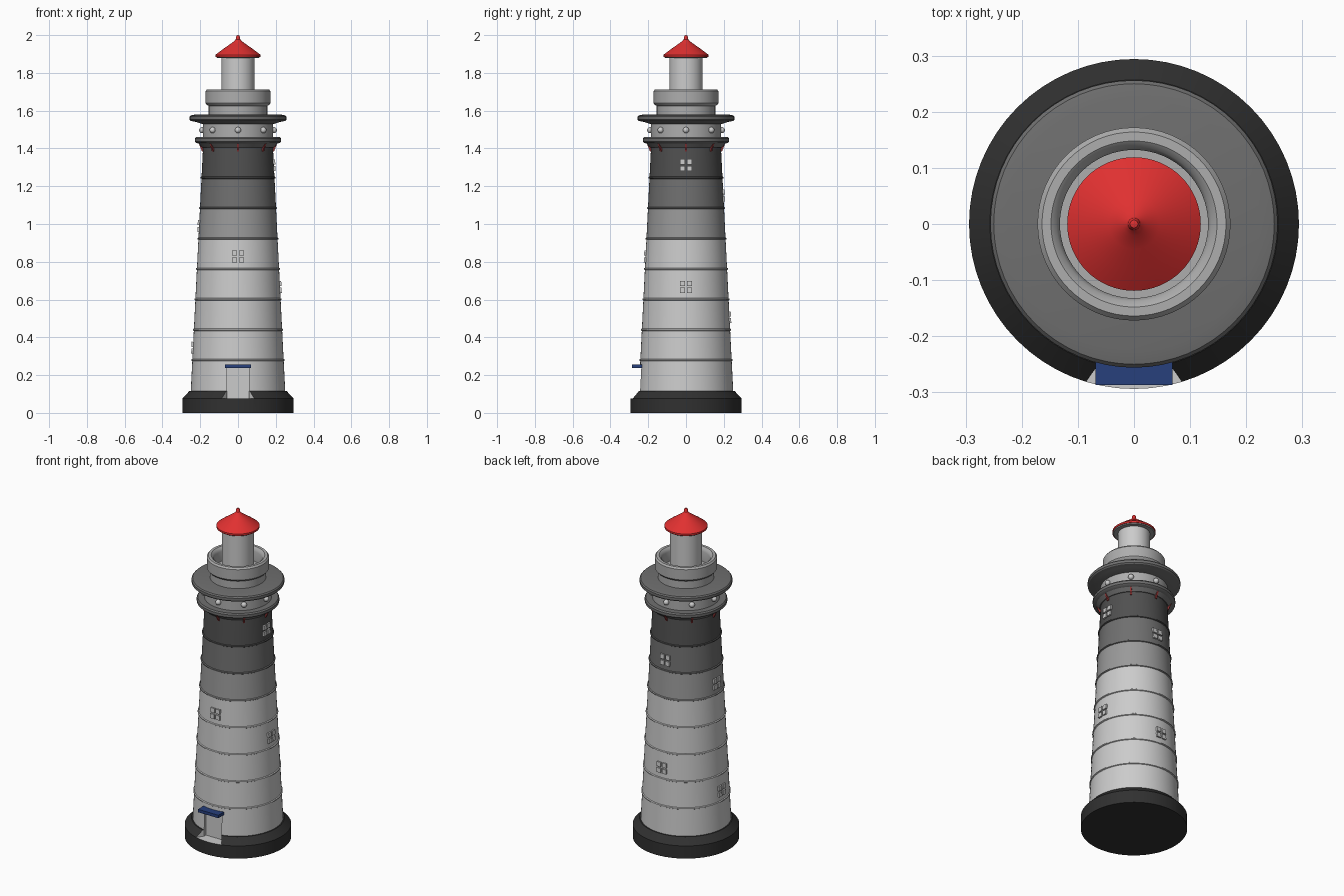
import bpy, bmesh, math
from mathutils import Matrix, Vector

if "Cube" in bpy.data.objects:
    bpy.data.objects.remove(bpy.data.objects["Cube"])

SEG = 64


def mat(name, *c):
    m = bpy.data.materials.new(name)
    m.diffuse_color = (*c, 1)
    m.use_nodes = True
    m.node_tree.nodes["Principled BSDF"].inputs["Base Color"].default_value = m.diffuse_color
    return m


LIGHT = mat("light_grey", .55, .55, .55)
PALE = mat("pale_grey", .42, .42, .42)
MID = mat("mid_grey", .32, .32, .32)
SHADE = mat("shade_grey", .16, .16, .16)
DARK = mat("dark_grey", .08, .08, .08)
BLACK = mat("near_black", .03, .03, .03)
RED = mat("red", .75, .03, .03)
RUST = mat("rust", .3, .04, .04)
BLUE = mat("blue", .02, .05, .2)


def finish(name, bm, material, smooth=True):
    bmesh.ops.recalc_face_normals(bm, faces=bm.faces[:])
    me = bpy.data.meshes.new(name)
    bm.to_mesh(me)
    bm.free()
    ob = bpy.data.objects.new(name, me)
    bpy.context.collection.objects.link(ob)
    me.materials.append(material)
    if smooth:
        smooth_by_angle(ob)
    return ob


def smooth_by_angle(ob):
    bpy.ops.object.select_all(action='DESELECT')
    ob.select_set(True)
    bpy.context.view_layer.objects.active = ob
    bpy.ops.object.shade_smooth_by_angle(angle=math.radians(30))


def lathe(name, profile, material):
    """Revolve (radius, z) points; the profile starts and ends on the axis."""
    bm = bmesh.new()
    rings = []
    for r, z in profile:
        n = SEG if r > 0 else 1
        rings.append([bm.verts.new((r * math.cos(2 * math.pi * i / SEG),
                                    r * math.sin(2 * math.pi * i / SEG), z)) for i in range(n)])
    for a, b in zip(rings, rings[1:]):
        for i in range(SEG):
            j = (i + 1) % SEG
            q = [a[i % len(a)], a[j % len(a)], b[j % len(b)], b[i % len(b)]]
            bm.faces.new(list(dict.fromkeys(q)))
    return finish(name, bm, material)


def box(bm, size, loc, rot=Matrix()):
    m = rot @ Matrix.Translation(loc) @ Matrix.Diagonal((*size, 1))
    bmesh.ops.create_cube(bm, size=1, matrix=m)


def tower_r(z):
    return .25 - .0503 * (z - .116)


# Plinth and tower courses, darkening towards the top
plinth = lathe("plinth", [(0, 0), (.294, 0), (.294, .077), (.257, .116), (0, .116)], BLACK)
joints = [.1, .28, .44, .601, .762, .923, 1.085, 1.245, 1.415]
shades = [LIGHT] * 5 + [MID, SHADE, DARK]
courses = []
for k, (a, b, m) in enumerate(zip(joints, joints[1:], shades)):
    courses.append(lathe(f"tower_course_{k + 1}",
                         [(0, a), (tower_r(a), a), (tower_r(b), b), (0, b)], m))

# Thin bands over the joints
for k, z in enumerate(joints[1:-1]):
    r = tower_r(z)
    lathe(f"joint_band_{k + 1}", [(0, z - .006), (r, z - .006), (r + .005, z - .003),
                                  (r + .005, z + .003), (r, z + .006), (0, z + .006)], shades[k + 1])

# Doorway cut with splayed sides through plinth and lowest course
bm = bmesh.new()
plan = [(-.114, -.32), (-.058, -.243), (-.058, -.225), (.058, -.225), (.058, -.243), (.114, -.32)]
low = [bm.verts.new((x, y, .077)) for x, y in plan]
face = bm.faces.new(low)
ext = bmesh.ops.extrude_face_region(bm, geom=[face])
bmesh.ops.translate(bm, vec=(0, 0, .163),
                    verts=[v for v in ext["geom"] if isinstance(v, bmesh.types.BMVert)])
cutter = finish("doorway_cutter", bm, LIGHT, False)
cutter.hide_render = True
for ob in (plinth, courses[0]):
    mod = ob.modifiers.new("doorway", 'BOOLEAN')
    mod.operation, mod.solver, mod.object = 'DIFFERENCE', 'EXACT', cutter
    mod.material_mode = 'TRANSFER'
    bpy.context.view_layer.objects.active = ob
    bpy.ops.object.modifier_apply(modifier=mod.name)
    smooth_by_angle(ob)
bpy.data.objects.remove(cutter)

# Canopy over the door
bm = bmesh.new()
box(bm, (.137, .062, .018), (0, -.256, .246))
finish("door_canopy", bm, BLUE, False)

# Four-pane windows spiralling up the tower
for k in range(6):
    z = .345 + .161 * k
    turn = math.radians([180, 90, 0, -90][k % 4])  # left, back, right, front
    lean = Matrix.Translation((tower_r(z), 0, z)) @ Matrix.Rotation(-.0503, 4, 'Y')
    rot = Matrix.Rotation(turn, 4, 'Z') @ lean
    bm = bmesh.new()
    for y in (-.018, .018):
        for dz in (-.018, .018):
            box(bm, (.016, .027, .027), (0, y, dz), rot)
    finish(f"window_{k + 1}", bm, LIGHT, False)
z = joints[0]
bm = bmesh.new()
zr = .345 + .161 * 6
box_rot = Matrix.Rotation(0, 4, 'Z') @ Matrix.Translation((tower_r(zr), 0, zr)) @ Matrix.Rotation(-.0503, 4, 'Y')
for y in (-.018, .018):
    for dz in (-.018, .018):
        box(bm, (.016, .027, .027), (0, y, dz), box_rot)
finish("window_7", bm, LIGHT, False)

# Galleries and the drum between them
lathe("lower_gallery", [(0, 1.405), (.19, 1.405), (.207, 1.425), (.222, 1.43), (.228, 1.436),
                        (.228, 1.452), (.222, 1.46), (0, 1.46)], SHADE)
lathe("watch_drum", [(0, 1.45), (.186, 1.45), (.186, 1.54), (0, 1.54)], PALE)
lathe("upper_gallery", [(0, 1.53), (.19, 1.53), (.225, 1.541), (.25, 1.546), (.256, 1.552),
                        (.256, 1.568), (.25, 1.575), (.225, 1.58), (0, 1.58)], SHADE)

# Round lamps on the drum and brackets beneath the lower gallery
lamps, brackets = bmesh.new(), bmesh.new()
for k in range(8):
    rot = Matrix.Rotation(k * math.pi / 4, 4, 'Z')
    bmesh.ops.create_uvsphere(lamps, u_segments=16, v_segments=10, radius=.016,
                              matrix=rot @ Matrix.Translation((.19, 0, 1.497)))
    pts = [(.18, 1.385), (.191, 1.385), (.208, 1.428), (.18, 1.428)]
    sides = [[brackets.verts.new(rot @ Vector((x, y, h))) for x, h in pts] for y in (-.005, .005)]
    brackets.faces.new(sides[0])
    brackets.faces.new(sides[1])
    for i in range(4):
        j = (i + 1) % 4
        brackets.faces.new([sides[0][i], sides[0][j], sides[1][j], sides[1][i]])
finish("drum_lamps", lamps, LIGHT)
finish("gallery_brackets", brackets, RUST, False)

# Open parapet around the lantern
lathe("parapet", [(0, 1.57), (.155, 1.57), (.155, 1.625), (.165, 1.63), (.172, 1.64),
                  (.172, 1.703), (.164, 1.713), (.148, 1.713), (.138, 1.705), (.132, 1.69),
                  (.132, 1.63), (0, 1.63)], PALE)

# Lantern, roof underside and red roof with finial
lathe("lantern", [(0, 1.62), (.088, 1.62), (.088, 1.89), (0, 1.89)], LIGHT)
lathe("roof_soffit", [(0, 1.88), (.112, 1.88), (.117, 1.886), (0, 1.886)], MID)
lathe("roof", [(0, 1.885), (.119, 1.885), (.119, 1.896), (.085, 1.922), (.045, 1.95), (.02, 1.968),
               (.012, 1.978), (.011, 1.99), (.007, 1.998), (0, 2.0)], RED)
